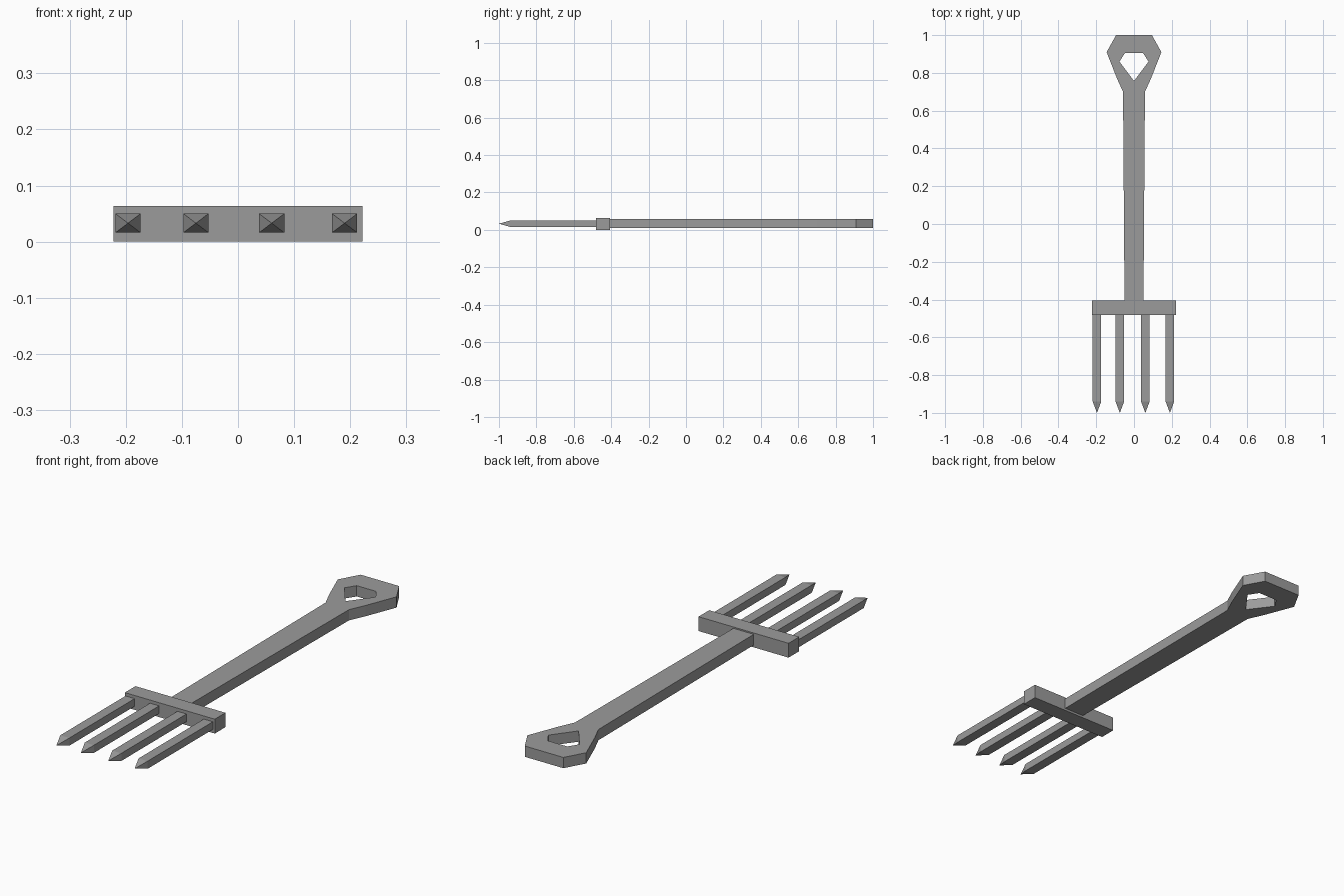
import bpy, bmesh

cube = bpy.data.objects.get("Cube")
if cube:
    bpy.data.objects.remove(cube, do_unlink=True)

# Single dull metal colour
metal = bpy.data.materials.new("dull_grey")
metal.use_nodes = True
grey = (0.33, 0.33, 0.33, 1)
metal.diffuse_color = grey
metal.node_tree.nodes["Principled BSDF"].inputs["Base Color"].default_value = grey


def finish(name, bm):
    bmesh.ops.recalc_face_normals(bm, faces=bm.faces[:])
    mesh = bpy.data.meshes.new(name)
    bm.to_mesh(mesh)
    bm.free()
    mesh.materials.append(metal)
    obj = bpy.data.objects.new(name, mesh)
    bpy.context.collection.objects.link(obj)
    return obj


def extrude_up(bm, z0, z1):
    for v in bm.verts:
        v.co.z = z0
    geom = bmesh.ops.extrude_face_region(bm, geom=bm.faces[:])["geom"]
    for v in geom:
        if isinstance(v, bmesh.types.BMVert):
            v.co.z = z1


# Handle: right half outlines, from the crossbar up to the grip top
outer = [(0.05, -0.42), (0.058, 0.70), (0.09, 0.77), (0.145, 0.91), (0.095, 1.0)]
inner = [(0.0, 0.757), (0.077, 0.86), (0.048, 0.905)]
bm = bmesh.new()
for s in (-1, 1):
    def ring(points):
        return [bm.verts.new((s * x, y, 0)) for x, y in points]
    a, b, c, d, e = ring(outer)
    bottom, side, top = ring(inner)
    base, neck, hole_top, end = ring([(0, -0.42), (0, 0.70), (0, 0.905), (0, 1.0)])
    for face in ((base, a, b, neck), (neck, b, c, bottom), (bottom, c, d, side),
                 (side, d, e, top), (top, e, end, hole_top)):
        bm.faces.new(face)
bmesh.ops.remove_doubles(bm, verts=bm.verts[:], dist=0.0005)
extrude_up(bm, 0.01, 0.058)
finish("handle", bm)

# Crossbar
bm = bmesh.new()
bmesh.ops.create_cube(bm, size=1)
for v in bm.verts:
    v.co = (v.co.x * 0.444, v.co.y * 0.075 - 0.443, v.co.z * 0.064 + 0.032)
finish("crossbar", bm)

# Four tines with pyramid points
for i, x in enumerate((-0.196, -0.075, 0.06, 0.19)):
    bm = bmesh.new()
    bmesh.ops.create_cube(bm, size=1)
    for v in bm.verts:
        v.co = (x + v.co.x * 0.045, v.co.y * 0.48 - 0.70, v.co.z * 0.034 + 0.033)
    front = min(bm.faces, key=lambda f: f.calc_center_median().y)
    tip = bmesh.ops.poke(bm, faces=[front])["verts"][0]
    tip.co.y = -1.0
    finish("tine_%d" % (i + 1), bm)
